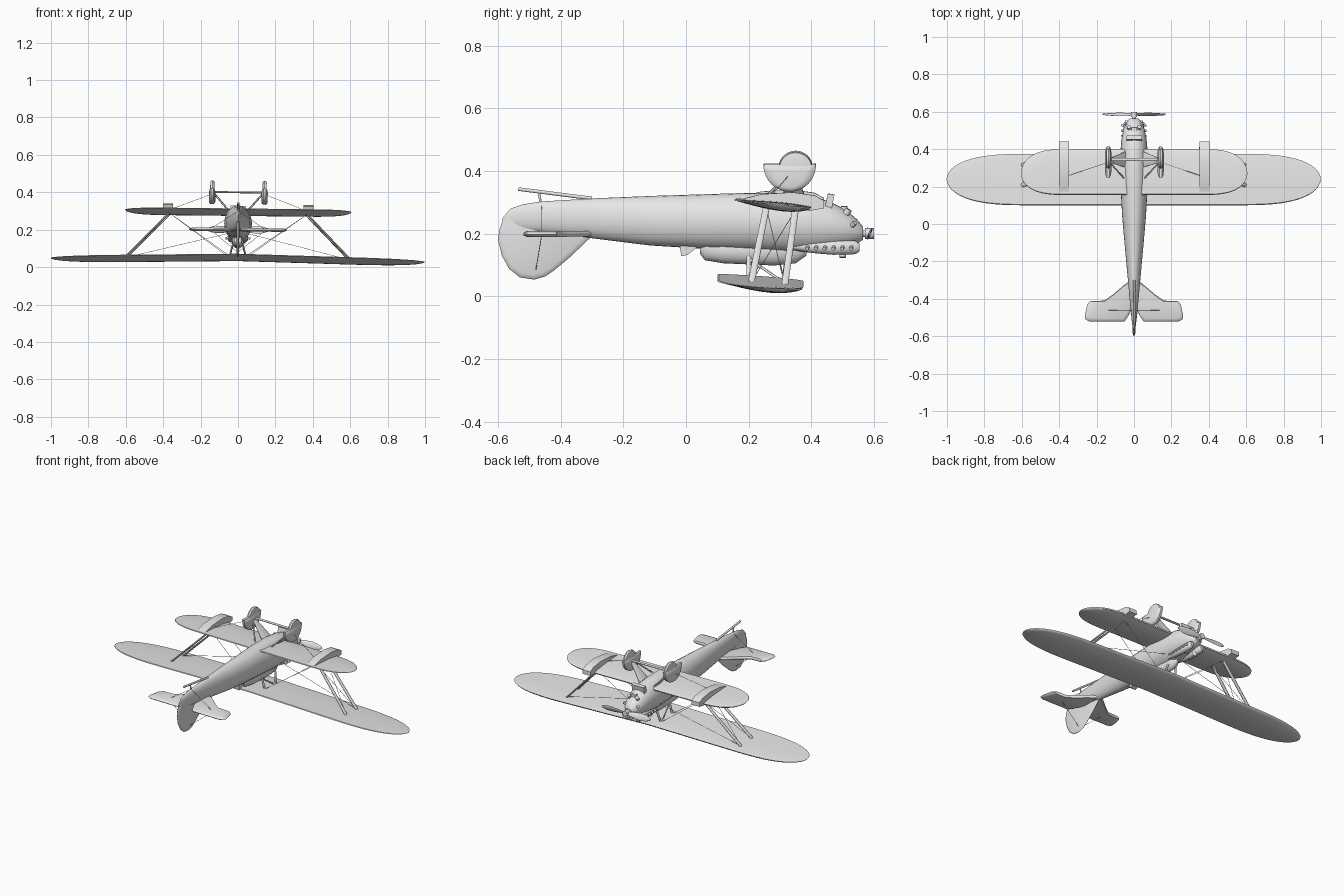
import bpy, bmesh, math
from mathutils import Vector, Matrix

if "Cube" in bpy.data.objects:
    bpy.data.objects.remove(bpy.data.objects["Cube"], do_unlink=True)

grey = bpy.data.materials.new("plain grey")
grey.use_nodes = True
grey.diffuse_color = (0.8, 0.8, 0.8, 1)
grey.node_tree.nodes["Principled BSDF"].inputs["Base Color"].default_value = (0.8, 0.8, 0.8, 1)

# The whole aircraft rests with a slight roll about its long axis
PIVOT = Matrix.Translation((0, 0, 0.2))
ROLL = PIVOT @ Matrix.Rotation(0.011, 4, 'Y') @ PIVOT.inverted()
parts = []


def loft(name, rings):
    """Skin a list of equal closed rings and cap both ends."""
    bm = bmesh.new()
    loops = [[bm.verts.new(p) for p in ring] for ring in rings]
    n = len(loops[0])
    for a, b in zip(loops, loops[1:]):
        for i in range(n):
            j = (i + 1) % n
            bm.faces.new((a[i], a[j], b[j], b[i]))
    bm.faces.new(loops[0])
    bm.faces.new(loops[-1])
    bmesh.ops.recalc_face_normals(bm, faces=bm.faces)
    bm.transform(ROLL)
    mesh = bpy.data.meshes.new(name)
    bm.to_mesh(mesh)
    bm.free()
    mesh.materials.append(grey)
    ob = bpy.data.objects.new(name, mesh)
    bpy.context.collection.objects.link(ob)
    parts.append(ob)


def body(name, stations, n=28, x0=0):
    """Elliptical hull along y from (y, top, bottom, half width)."""
    loft(name, [[(x0 + w * math.cos(2 * math.pi * i / n), y,
                  (t + b) / 2 + (t - b) / 2 * math.sin(2 * math.pi * i / n))
                 for i in range(n)] for y, t, b, w in stations])


def rod(name, a, b, r1, r2=None, tip=1.0, n=10):
    """Elliptical strut: r1 is half thickness, r2 half chord."""
    a, b = Vector(a), Vector(b)
    d = (b - a).normalized()
    ref = Vector((0, 1, 0)) if abs(d.y) < 0.95 else Vector((0, 0, 1))
    e1 = d.cross(ref).normalized()
    e2 = e1.cross(d)
    r2 = r2 or r1
    angles = [2 * math.pi * i / n for i in range(n)]
    loft(name, [[p + e1 * r1 * math.cos(t) + e2 * r2 * k * math.sin(t) for t in angles]
                for p, k in ((a, 1), (b, tip))])


def slab(name, outline, axis, layers):
    """Flat outline stacked along x or z, layers are (offset, scale)."""
    cu = sum(p[0] for p in outline) / len(outline)
    cv = sum(p[1] for p in outline) / len(outline)
    rings = []
    for off, k in layers:
        pts = [(cu + (u - cu) * k, cv + (v - cv) * k) for u, v in outline]
        rings.append([(off, u, v) if axis == 'X' else (u, v, off) for u, v in pts])
    loft(name, rings)


def box(name, c, s):
    (x, y, z), (a, b, h) = c, (v / 2 for v in s)
    loft(name, [[(x - a, y - b, k), (x + a, y - b, k), (x + a, y + b, k), (x - a, y + b, k)]
                for k in (z - h, z + h)])


def wing(name, span, start, lead, trail, mid, z_lead, z_trail, up, down, droop):
    """Rounded-tip wing, with its camber facing down."""
    half = [start * i / 4 for i in range(5)]
    half += [start + (span - start) * math.sin(math.pi / 2 * i / 14) for i in range(1, 15)]
    rings = []
    for x in [-v for v in reversed(half[1:])] + half:
        t = max(0, (abs(x) - start) / (span - start))
        f = max(0.03, math.sqrt(max(0, 1 - t ** 3)))
        yl, yt = mid + (lead - mid) * f, mid + (trail - mid) * f
        ring = []
        for k in range(24):
            a = 2 * math.pi * k / 24
            u = (1 - math.cos(a)) / 2
            y = yl + (yt - yl) * u
            base = z_lead + (z_trail - z_lead) * (lead - y) / (lead - trail)
            shape = math.sin(math.pi * u ** 0.7) * f
            ring.append((x, y, base + (up if k <= 12 else -down) * shape
                         + (0.002 if k < 12 else -0.002) * f - droop * abs(x)))
        rings.append(ring)
    loft(name, rings)


# Fuselage, dorsal fairing and propeller hub
body("fuselage", [(-0.585, 0.25, 0.235, 0.003), (-0.56, 0.28, 0.222, 0.007),
                  (-0.52, 0.293, 0.212, 0.012), (-0.467, 0.302, 0.205, 0.018),
                  (-0.3, 0.312, 0.185, 0.033), (-0.115, 0.32, 0.162, 0.05),
                  (0.045, 0.325, 0.152, 0.064), (0.2, 0.33, 0.145, 0.072),
                  (0.32, 0.328, 0.138, 0.074), (0.4, 0.32, 0.14, 0.072),
                  (0.46, 0.302, 0.148, 0.066), (0.51, 0.276, 0.158, 0.055),
                  (0.545, 0.246, 0.168, 0.04), (0.565, 0.222, 0.18, 0.022)])
body("cockpit_fairing", [(0.045, 0.18, 0.135, 0.012), (0.06, 0.19, 0.115, 0.025),
                         (0.12, 0.19, 0.105, 0.032), (0.28, 0.19, 0.098, 0.032),
                         (0.35, 0.19, 0.105, 0.028), (0.385, 0.18, 0.13, 0.012)], 20)
slab("windscreen", [(-0.02, 0.16), (-0.015, 0.128), (0.005, 0.132), (0.04, 0.16)], 'X',
     [(-0.02, 1), (0.02, 1)])
rod("propeller_shaft", (0, 0.55, 0.2), (0, 0.575, 0.2), 0.012)
rod("propeller_hub", (0, 0.572, 0.2), (0, 0.6, 0.2), 0.017, n=16)

# Wings and tail surfaces
wing("long_wing", 1.0, 0.55, 0.375, 0.10, 0.24, 0.047, 0.07, 0.004, 0.02, 0.02)
wing("short_wing", 0.605, 0.36, 0.40, 0.155, 0.27, 0.287, 0.312, 0.006, 0.019, 0.0)
lens = [(-0.009, 0.85), (-0.004, 0.97), (0, 1), (0.004, 0.97), (0.009, 0.85)]
slab("fin_and_rudder", [(-0.30, 0.21), (-0.307, 0.185), (-0.37, 0.125), (-0.42, 0.083),
                        (-0.45, 0.063), (-0.485, 0.053), (-0.53, 0.06), (-0.565, 0.088),
                        (-0.588, 0.13), (-0.6, 0.18), (-0.595, 0.215), (-0.58, 0.255),
                        (-0.56, 0.275), (-0.5, 0.28)], 'X', [(o * 0.8, k) for o, k in lens])

for s, side in ((1, "left"), (-1, "right")):
    def P(x, y, z):
        return (s * x, y, z)

    slab(side + "_tailplane", [(s * x, y) for x, y in (
        (0, -0.29), (0.04, -0.315), (0.11, -0.375), (0.16, -0.41), (0.235, -0.412),
        (0.25, -0.43), (0.263, -0.49), (0.26, -0.51), (0.24, -0.52), (0.05, -0.52),
        (0.03, -0.49), (0, -0.42))], 'Z', [(0.2 + o, k) for o, k in lens])

    # Propeller blade: twisted flat sections
    rings = []
    for x, c in ((0.005, 0.008), (0.04, 0.015), (0.09, 0.021), (0.135, 0.018), (0.16, 0.009), (0.168, 0.002)):
        tw = math.radians(40 - 170 * x) * s
        ring = []
        for i in range(10):
            a = 2 * math.pi * i / 10
            u, v = c * math.cos(a), 0.004 * math.sin(a)
            ring.append((s * x, 0.586 + u * math.sin(tw) + v * math.cos(tw),
                         0.2 + u * math.cos(tw) - v * math.sin(tw)))
        rings.append(ring)
    loft(side + "_propeller_blade", rings)

    # Radiator block riding on the short wing
    slab(side + "_radiator", [(0.17, 0.312), (0.24, 0.33), (0.34, 0.336), (0.41, 0.326),
                              (0.44, 0.31), (0.44, 0.285), (0.40, 0.278), (0.30, 0.285)],
         'X', [(s * 0.348, 1), (s * 0.402, 1)])

    # Struts between the wings
    rod(side + "_front_wing_strut", P(0.36, 0.35, 0.285), P(0.6, 0.315, 0.04), 0.005, 0.011)
    rod(side + "_rear_wing_strut", P(0.36, 0.258, 0.295), P(0.6, 0.208, 0.05), 0.005, 0.011)
    rod(side + "_front_cabane_strut", P(0.025, 0.33, 0.13), P(0.045, 0.31, 0.045), 0.004, 0.008)
    rod(side + "_rear_cabane_strut", P(0.025, 0.2, 0.13), P(0.045, 0.2, 0.055), 0.004, 0.008)
    rod(side + "_diagonal_cabane_strut", P(0.025, 0.2, 0.12), P(0.045, 0.31, 0.045), 0.003, 0.004)

    # Bracing wires
    for k, (a, b) in enumerate((
            (P(0.36, 0.35, 0.28), P(0.045, 0.31, 0.05)), (P(0.36, 0.258, 0.28), P(0.045, 0.2, 0.06)),
            (P(0.05, 0.34, 0.18), P(0.6, 0.315, 0.045)), (P(0.36, 0.35, 0.28), P(0.6, 0.208, 0.05)),
            (P(0.36, 0.258, 0.28), P(0.6, 0.315, 0.04)), (P(0.14, 0.33, 0.39), P(0.35, 0.26, 0.31)),
            (P(0.15, -0.46, 0.2), (0, -0.46, 0.3)), (P(0.15, -0.46, 0.2), (0, -0.48, 0.08)))):
        rod(f"{side}_wire_{k + 1}", a, b, 0.0012, n=5)

    # Landing gear leg, wheel and half-round wheel cover
    rod(side + "_gear_leg", P(0.045, 0.345, 0.295), P(0.132, 0.34, 0.395), 0.005, 0.045, 0.3)
    rod(side + "_rear_gear_leg", P(0.05, 0.24, 0.3), P(0.132, 0.33, 0.395), 0.004)
    cover = [(0.331 + 0.084 * math.cos(math.pi * i / 20),
              0.422 - 0.087 * math.sin(math.pi * i / 20)) for i in range(21)]
    slab(side + "_wheel_cover", cover, 'X', [(s * 0.14 + o, k) for o, k in
         ((-0.017, 0.6), (-0.014, 0.85), (-0.007, 1), (0.007, 1), (0.014, 0.85), (0.017, 0.6))])
    tire = [(0.35 + 0.055 * math.cos(math.pi * i / 16),
             0.408 + 0.055 * math.sin(math.pi * i / 16)) for i in range(32)]
    slab(side + "_wheel", tire, 'X', [(s * 0.14 + o, k) for o, k in
         ((-0.011, 0.8), (-0.009, 0.94), (0, 1), (0.009, 0.94), (0.011, 0.8))])

    # Engine bank, exhaust stubs, intake rims
    body(side + "_engine_bank", [(0.34, 0.17, 0.15, 0.008), (0.4, 0.178, 0.138, 0.018),
                                 (0.47, 0.18, 0.132, 0.02), (0.54, 0.178, 0.134, 0.018),
                                 (0.553, 0.17, 0.142, 0.01)], 14, s * 0.036)
    for k in range(6):
        y = 0.39 + 0.028 * k
        rod(f"{side}_exhaust_{k + 1}", P(0.04, y, 0.162), P(0.066, y - 0.004, 0.152), 0.006)
    rod(side + "_engine_cap", P(0.025, 0.5, 0.15), P(0.03, 0.5, 0.124), 0.011)
    rod(side + "_nose_intake", P(0.025, 0.505, 0.255), P(0.028, 0.52, 0.277), 0.011, n=14)
    rod(side + "_cheek_cap", P(0.04, 0.53, 0.225), P(0.05, 0.54, 0.235), 0.008)

# Axle, chin cooler and tail skid
rod("axle", (-0.14, 0.345, 0.4), (0.14, 0.345, 0.4), 0.005, 0.009)
slab("chin_cooler", [(0.44, 0.27), (0.463, 0.27), (0.474, 0.324), (0.453, 0.328)], 'X',
     [(-0.042, 1), (0.042, 1)])
box("nose_vent", (0, 0.505, 0.277), (0.03, 0.02, 0.02))
rod("tail_skid", (0, -0.535, 0.342), (0, -0.3, 0.312), 0.006)
rod("tail_skid_post", (0, -0.47, 0.332), (0, -0.46, 0.28), 0.004)

# Smooth shading with crisp edges
bpy.ops.object.select_all(action='DESELECT')
for ob in parts:
    ob.select_set(True)
bpy.context.view_layer.objects.active = parts[0]
bpy.ops.object.shade_smooth_by_angle(angle=math.radians(40))
